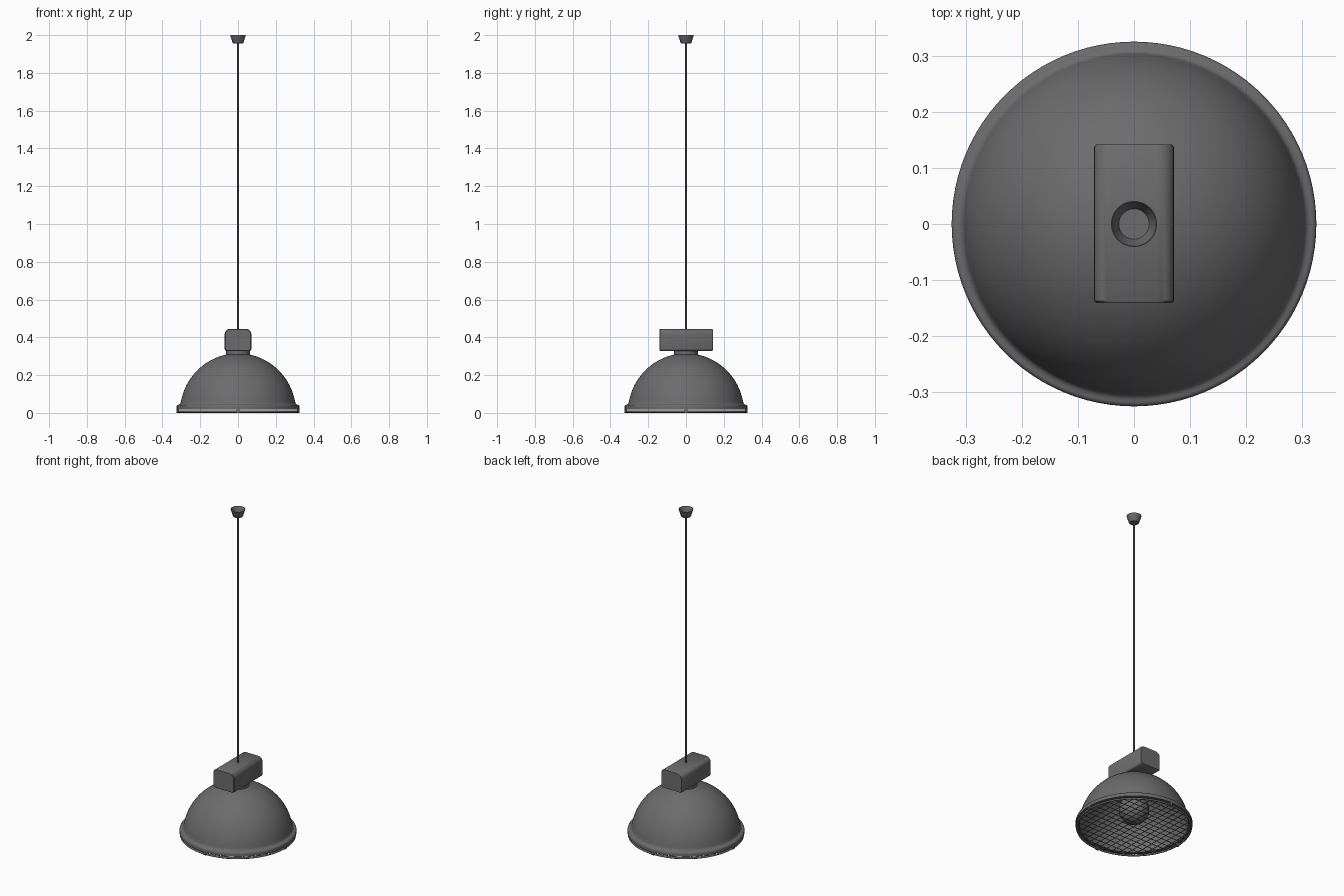
import bpy, bmesh
from math import sin, cos, pi, radians, sqrt

if "Cube" in bpy.data.objects:
    bpy.data.objects.remove(bpy.data.objects["Cube"])

# Dark grey paint
dark = bpy.data.materials.new("dark_grey")
dark.diffuse_color = (0.15, 0.15, 0.15, 1)
dark.use_nodes = True
dark.node_tree.nodes["Principled BSDF"].inputs["Base Color"].default_value = dark.diffuse_color


def finish(name, bm):
    bmesh.ops.recalc_face_normals(bm, faces=bm.faces)
    me = bpy.data.meshes.new(name)
    bm.to_mesh(me)
    bm.free()
    me.materials.append(dark)
    ob = bpy.data.objects.new(name, me)
    bpy.context.collection.objects.link(ob)
    bpy.ops.object.select_all(action='DESELECT')
    ob.select_set(True)
    bpy.context.view_layer.objects.active = ob
    bpy.ops.object.shade_smooth_by_angle(angle=radians(40))
    return ob


def lathe(name, profile, segments=64, closed=False):
    """Spin an (r, z) profile around the z axis."""
    bm = bmesh.new()
    pts = profile + [profile[0]] if closed else profile
    vs = [bm.verts.new((r, 0, z)) for r, z in pts]
    es = [bm.edges.new(p) for p in zip(vs, vs[1:])]
    bmesh.ops.spin(bm, geom=vs + es, cent=(0, 0, 0), axis=(0, 0, 1),
                   angle=2 * pi, steps=segments, use_duplicate=False)
    bmesh.ops.remove_doubles(bm, verts=bm.verts, dist=1e-5)
    return finish(name, bm)


def arc(cx, cz, rx, rz, a0, a1, n):
    """Elliptical arc from a0 to a1 degrees."""
    angles = [radians(a0 + (a1 - a0) * i / n) for i in range(n + 1)]
    return [(cx + rx * cos(a), cz + rz * sin(a)) for a in angles]


# Hollow ceiling cup, open at the top, and cable
lathe("ceiling_cup", [(0, 1.962), (0.027, 1.962), (0.0395, 2.0), (0.041, 2.0),
                      (0.029, 1.959), (0.026, 1.956), (0, 1.956)], 40)
lathe("cable", [(0, 1.96), (0.005, 1.96), (0.005, 0.44), (0, 0.44)], 12)

# Ballast housing: rounded section extruded along y
section = (arc(0.041, 0.415, 0.03, 0.03, 0, 90, 6) + arc(-0.041, 0.415, 0.03, 0.03, 90, 180, 6)
           + arc(-0.059, 0.340, 0.012, 0.012, 180, 270, 4) + arc(0.059, 0.340, 0.012, 0.012, 270, 360, 4))
bm = bmesh.new()
rings = []
for y, s in ((-0.141, 0.95), (-0.137, 1), (0.137, 1), (0.142, 0.95)):
    rings.append([bm.verts.new((x * s, y, 0.387 + (z - 0.387) * s)) for x, z in section])
for a, b in zip(rings, rings[1:]):
    for i in range(len(a)):
        j = (i + 1) % len(a)
        bm.faces.new((a[i], a[j], b[j], b[i]))
bm.faces.new(rings[0])
bm.faces.new(rings[-1])
finish("ballast_housing", bm)

# Collar between housing and shade
lathe("collar", [(0, 0.335), (0.063, 0.335), (0.063, 0.3), (0, 0.3)])

# Thin domed shade flaring smoothly into a rolled rim
outer = arc(0, 0.0, 0.308, 0.315, 79, 11, 24)
flare = [(0.3045, 0.051), (0.308, 0.046), (0.313, 0.0435)]
rim = arc(0.316, 0.034, 0.009, 0.009, 80, 0, 5) + [(0.325, 0.018), (0.304, 0.018)]
inner = arc(0, 0.0, 0.302, 0.309, 6, 79, 24)
lathe("shade", outer + flare + rim + inner, 96, closed=True)

# Lamp socket and globe bulb
lathe("socket", [(0, 0.31), (0.045, 0.31), (0.045, 0.215), (0.038, 0.21), (0, 0.21)], 40)
lathe("bulb", [(0.032, 0.22)] + arc(0, 0.115, 0.085, 0.085, 66, -90, 20), 48)

# Guard ring under the rim
lathe("guard_ring", arc(0.317, 0.006, 0.006, 0.006, 0, 324, 9), 96, closed=True)


# Wire grille: two layers of crossing rods
def rod(bm, along_x, offset, half, z, r=0.002, sides=6):
    ends = []
    for t in (-half, half):
        ring = []
        for k in range(sides):
            a = 2 * pi * k / sides
            o, h = offset + r * cos(a), z + r * sin(a)
            ring.append(bm.verts.new((t, o, h) if along_x else (o, t, h)))
        ends.append(ring)
    for k in range(sides):
        j = (k + 1) % sides
        bm.faces.new((ends[0][k], ends[0][j], ends[1][j], ends[1][k]))
    bm.faces.new(ends[0])
    bm.faces.new(ends[1])


bm = bmesh.new()
for i in range(-7, 8):
    off = i * 0.04
    half = sqrt(0.317 ** 2 - off ** 2)
    rod(bm, True, off, half, 0.005)
    rod(bm, False, off, half, 0.008)
finish("wire_grille", bm)

# Four clips hanging the guard from the rim
for i in range(4):
    a = i * pi / 2
    bpy.ops.mesh.primitive_cube_add(size=1, location=(0.318 * cos(a), 0.318 * sin(a), 0.0125),
                                    rotation=(0, 0, a))
    clip = bpy.context.object
    clip.name = f"guard_clip_{i + 1}"
    clip.scale = (0.013, 0.016, 0.024)
    bpy.ops.object.transform_apply(location=False, rotation=False, scale=True)
    clip.data.materials.append(dark)
